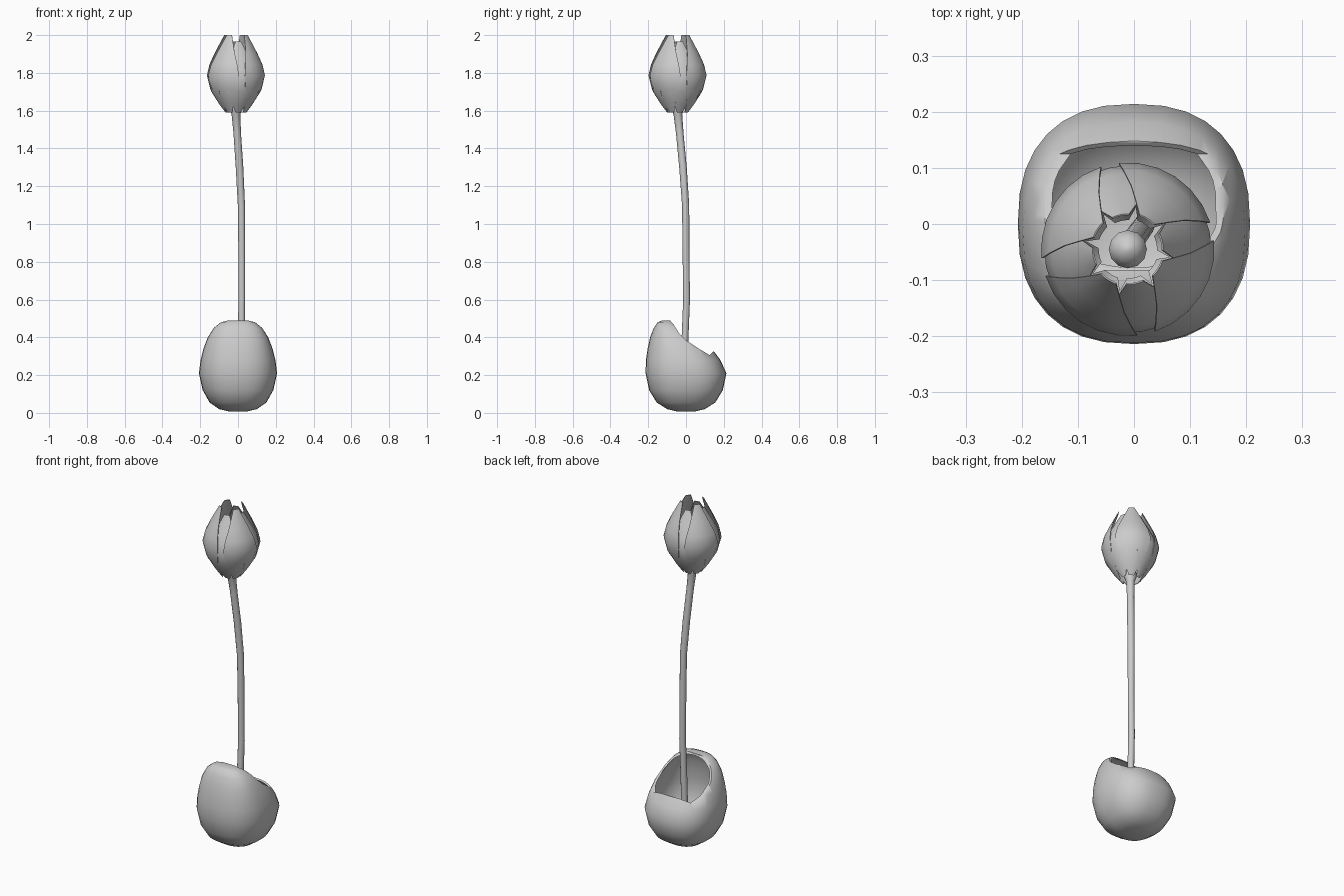
import bpy, bmesh, math
from mathutils import Vector

cube = bpy.data.objects.get("Cube")
if cube:
    bpy.data.objects.remove(cube, do_unlink=True)

grey = bpy.data.materials.new("plain grey")
grey.use_nodes = True
COLOUR = (0.6, 0.6, 0.6, 1)
grey.diffuse_color = COLOUR
grey.node_tree.nodes["Principled BSDF"].inputs["Base Color"].default_value = COLOUR


def skin(name, rings, closed=True, cap=False):
    """Join equal rows of points into a surface."""
    bm = bmesh.new()
    rows = [[bm.verts.new(p) for p in ring] for ring in rings]
    n = len(rows[0])
    for a, b in zip(rows, rows[1:]):
        for i in range(n if closed else n - 1):
            j = (i + 1) % n
            bm.faces.new((a[i], a[j], b[j], b[i]))
    if cap:
        bm.faces.new(rows[0][::-1])
        bm.faces.new(rows[-1])
    bmesh.ops.recalc_face_normals(bm, faces=bm.faces)
    mesh = bpy.data.meshes.new(name)
    bm.to_mesh(mesh)
    bm.free()
    obj = bpy.data.objects.new(name, mesh)
    bpy.context.collection.objects.link(obj)
    mesh.materials.append(grey)
    return obj


def activate(obj):
    bpy.ops.object.select_all(action='DESELECT')
    obj.select_set(True)
    bpy.context.view_layer.objects.active = obj


def smooth(obj, angle=50):
    activate(obj)
    bpy.ops.object.shade_smooth_by_angle(angle=math.radians(angle))


def solidify(obj, thickness, offset):
    mod = obj.modifiers.new("thickness", 'SOLIDIFY')
    mod.thickness = thickness
    mod.offset = offset
    activate(obj)
    bpy.ops.object.modifier_apply(modifier=mod.name)


def oval(z, rx, ry, cy, n=32, power=2.4):
    """Slightly squared oval ring."""
    pts = []
    for i in range(n):
        a = 2 * math.pi * i / n
        c, s = math.cos(a), math.sin(a)
        pts.append((rx * math.copysign(abs(c) ** (2 / power), c),
                    cy + ry * math.copysign(abs(s) ** (2 / power), s), z))
    return pts


# Pot: leaning egg, hollowed, with a sloping opening at the back
pot_rings = [(0.008, 0.05, 0.05, 0), (0.02, 0.10, 0.10, 0), (0.055, 0.15, 0.155, 0),
             (0.12, 0.187, 0.195, 0), (0.21, 0.207, 0.214, 0), (0.28, 0.198, 0.197, -0.015),
             (0.34, 0.183, 0.17, -0.033), (0.40, 0.16, 0.13, -0.06), (0.45, 0.128, 0.085, -0.085),
             (0.48, 0.09, 0.05, -0.1), (0.49, 0.05, 0.025, -0.1)]
pot = skin("pot", [oval(*r) for r in pot_rings], cap=True)
solidify(pot, 0.01, -1)

slope = [(-0.085, 0.55), (-0.082, 0.485), (-0.065, 0.467), (-0.035, 0.42), (0, 0.385),
         (0.06, 0.345), (0.125, 0.306), (0.145, 0.325), (0.25, 0.33), (0.25, 0.55)]
cutter = skin("opening_cutter", [[(x, y, z) for y, z in slope] for x in (-0.4, 0.4)], cap=True)
cutter.hide_render = True
cut = pot.modifiers.new("opening", 'BOOLEAN')
cut.operation = 'DIFFERENCE'
cut.solver = 'EXACT'
cut.object = cutter
activate(pot)
bpy.ops.object.modifier_apply(modifier=cut.name)
bpy.data.objects.remove(cutter, do_unlink=True)
smooth(pot)

# Stem: gently bent tube ending in a domed flower base
stem_path = [(0.01, -0.01, 0.03, 0.018), (0.018, -0.005, 0.4, 0.018), (0.02, 0.003, 0.6, 0.018),
             (0.02, 0, 0.85, 0.018), (0.018, -0.002, 1.1, 0.019), (0.008, -0.016, 1.3, 0.02),
             (-0.004, -0.033, 1.48, 0.02), (-0.011, -0.043, 1.58, 0.023), (-0.011, -0.045, 1.61, 0.034),
             (-0.011, -0.045, 1.63, 0.034), (-0.011, -0.045, 1.65, 0.022), (-0.011, -0.045, 1.66, 0.005)]
stem = skin("stem", [[(x + r * math.cos(math.tau * i / 12), y + r * math.sin(math.tau * i / 12), z)
                      for i in range(12)] for x, y, z, r in stem_path], cap=True)
smooth(stem)

# Petals: height share, radius, half angle in degrees
petal_rows = [(0, 0.055, 14), (0.12, 0.09, 25), (0.3, 0.134, 35), (0.48, 0.153, 39),
              (0.62, 0.139, 36), (0.76, 0.113, 30), (0.88, 0.088, 24), (1, 0.064, 14)]
centre = Vector((-0.011, -0.045, 1.59))


def petal(name, facing, height, scale):
    rows = []
    for share, radius, half in petal_rows:
        row = []
        for i in range(7):
            a = math.radians(facing + half * (i - 3) / 3)
            row.append(centre + Vector((radius * scale * math.cos(a),
                                        radius * scale * math.sin(a), share * height)))
        rows.append(row)
    obj = skin(name, rows, closed=False)
    solidify(obj, 0.003, 0)
    smooth(obj)


for k in range(4):
    petal(f"outer_petal_{k + 1}", 57 + 90 * k, 0.41, 1)
    petal(f"inner_petal_{k + 1}", 102 + 90 * k, 0.375, 0.965)
